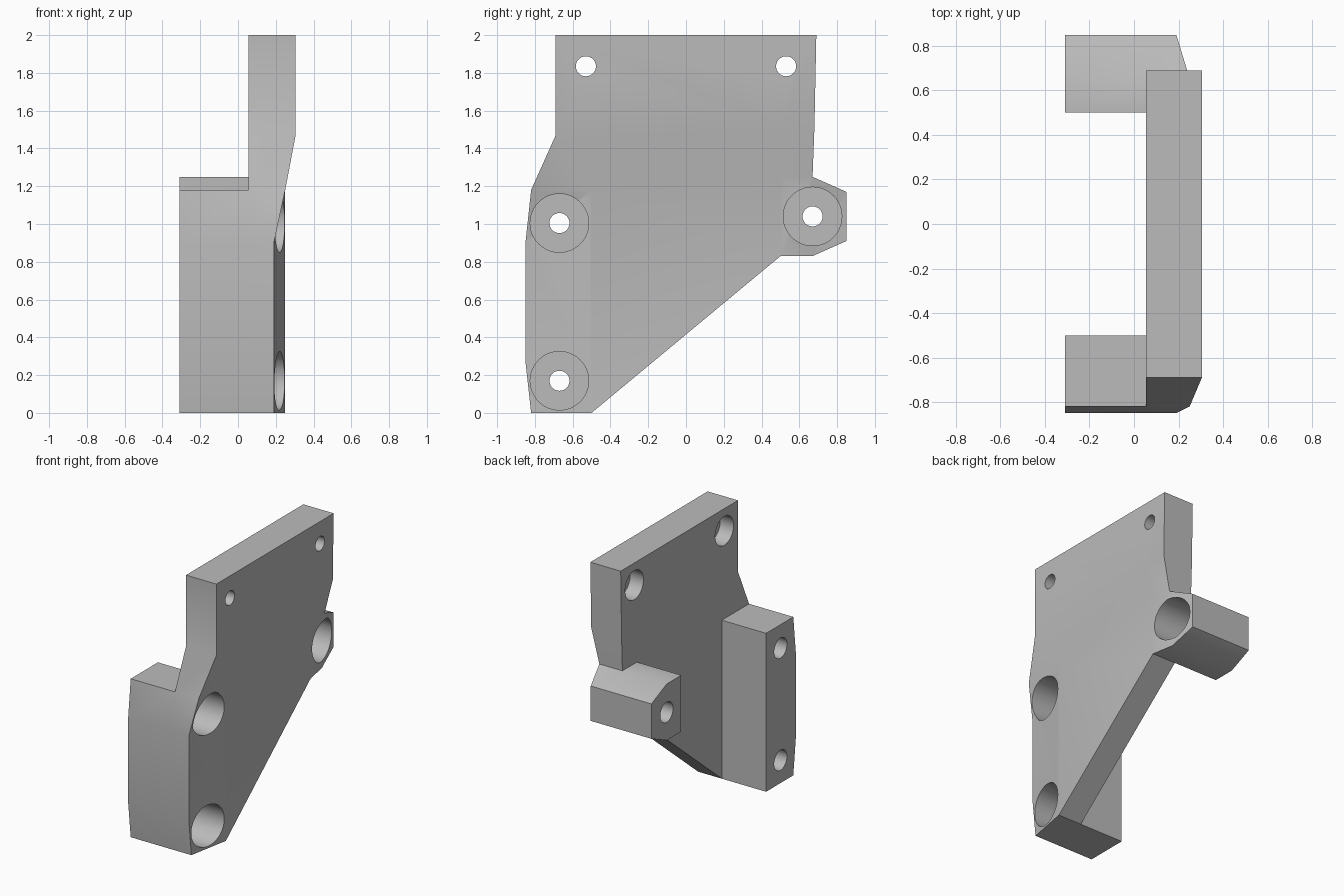
import bpy, bmesh
from math import cos, sin, tau

if "Cube" in bpy.data.objects:
    bpy.data.objects.remove(bpy.data.objects["Cube"])

BACK, FOOT = 0.055, -0.31      # rear of the plate, ends of the standoffs
SEGMENTS = 48

grey = bpy.data.materials.new("plain grey")
grey.use_nodes = True
grey.diffuse_color = (0.5, 0.5, 0.5, 1)
grey.node_tree.nodes["Principled BSDF"].inputs["Base Color"].default_value = (0.5, 0.5, 0.5, 1)

# Named plate corners: (y, z, x of the outer surface)
P = {
    "head_f": (-0.69, 2, 0.305), "head_b": (0.69, 2, 0.305),
    "neck_f": (-0.69, 1.47, 0.305), "neck_b": (0.68, 1.51, 0.305), "neck_m": (0.5, 1.51, 0.305),
    "leg_top_f": (-0.82, 1.18, 0.25), "leg_top_b": (-0.5, 1.18, 0.25),
    "leg_up": (-0.85, 0.9, 0.19), "leg_low": (-0.85, 0.27, 0.19),
    "leg_foot_f": (-0.82, 0, 0.19), "leg_foot_b": (-0.5, 0, 0.25),
    "arm_low_f": (0.5, 0.83, 0.25), "arm_low": (0.67, 0.83, 0.22),
    "arm_end_low": (0.85, 0.91, 0.19), "arm_end_up": (0.85, 1.17, 0.19),
    "arm_up": (0.67, 1.25, 0.245), "arm_up_f": (0.5, 1.25, 0.25),
}
OUTLINE = ("head_f neck_f leg_top_f leg_up leg_low leg_foot_f leg_foot_b arm_low_f arm_low "
           "arm_end_low arm_end_up arm_up neck_b head_b").split()
OUTER = ["head_f neck_f neck_m neck_b head_b",
         "neck_f leg_top_f leg_top_b", "neck_f leg_top_b arm_up_f neck_m",
         "neck_m arm_up_f arm_up neck_b",
         "leg_top_f leg_up leg_top_b", "leg_up leg_low leg_foot_b leg_top_b",
         "leg_low leg_foot_f leg_foot_b",
         "leg_top_b leg_foot_b arm_low_f arm_up_f",
         "arm_up_f arm_low_f arm_low arm_up", "arm_up arm_low arm_end_low arm_end_up"]
LEG = "leg_top_f leg_up leg_low leg_foot_f leg_foot_b leg_top_b"
ARM = "arm_low_f arm_low arm_end_low arm_end_up arm_up arm_up_f"
WEB = ("head_f neck_f leg_top_f leg_top_b leg_foot_b arm_low_f arm_up_f "
       "arm_up neck_b head_b")


def make_object(name, bm):
    bmesh.ops.recalc_face_normals(bm, faces=bm.faces[:])
    mesh = bpy.data.meshes.new(name)
    bm.to_mesh(mesh)
    bm.free()
    obj = bpy.data.objects.new(name, mesh)
    bpy.context.collection.objects.link(obj)
    mesh.materials.append(grey)
    return obj


# Plate with a sculpted outer surface
bm = bmesh.new()
outer = {k: bm.verts.new((x, y, z)) for k, (y, z, x) in P.items()}
inner = {k: bm.verts.new((BACK, y, z)) for k, (y, z, x) in P.items() if k != "neck_m"}
skin = [bm.faces.new([outer[k] for k in names.split()]) for names in OUTER]
for a, b in zip(OUTLINE, OUTLINE[1:] + OUTLINE[:1]):
    bm.faces.new((outer[a], outer[b], inner[b], inner[a]))
bm.faces.new([inner[k] for k in WEB.split()])

# Standoffs grown from the rear of the plate
for names in (LEG, ARM):
    face = bm.faces.new([inner[k] for k in names.split()])
    grown = bmesh.ops.extrude_face_region(bm, geom=[face])["geom"]
    for v in grown:
        if isinstance(v, bmesh.types.BMVert):
            v.co.x = FOOT
    if face.is_valid:
        bm.faces.remove(face)
bmesh.ops.triangulate(bm, faces=skin)
bracket = make_object("mounting_bracket", bm)


# Stepped bores, each a lathed profile of (x, radius)
def add_bore(bm, y, z, profile):
    rings = [[bm.verts.new((x, y + r * cos(tau * i / SEGMENTS), z + r * sin(tau * i / SEGMENTS)))
              for i in range(SEGMENTS)] for x, r in profile]
    for a, b in zip(rings, rings[1:]):
        for i in range(SEGMENTS):
            j = (i + 1) % SEGMENTS
            bm.faces.new((a[i], a[j], b[j], b[i]))
    bm.faces.new(rings[0])
    bm.faces.new(rings[-1])


bm = bmesh.new()
DEEP = [(0.5, 0.155), (-0.06, 0.155), (-0.06, 0.053), (-0.17, 0.053), (-0.17, 0.075), (-0.5, 0.075)]
SHALLOW = [(0.5, 0.053), (0.165, 0.053), (0.165, 0.108), (-0.1, 0.108)]
for y, z in ((-0.67, 0.17), (-0.67, 1.005), (0.67, 1.04)):
    add_bore(bm, y, z, DEEP)
for y in (-0.53, 0.53):
    add_bore(bm, y, 1.835, SHALLOW)
cutter = make_object("bore_cutter", bm)
cutter.hide_render = True

cut = bracket.modifiers.new("bores", "BOOLEAN")
cut.operation = "DIFFERENCE"
cut.solver = "EXACT"
cut.object = cutter
bpy.ops.object.select_all(action="DESELECT")
bracket.select_set(True)
bpy.context.view_layer.objects.active = bracket
bpy.ops.object.modifier_apply(modifier=cut.name)
bpy.data.objects.remove(cutter)
bpy.ops.object.shade_smooth_by_angle()
